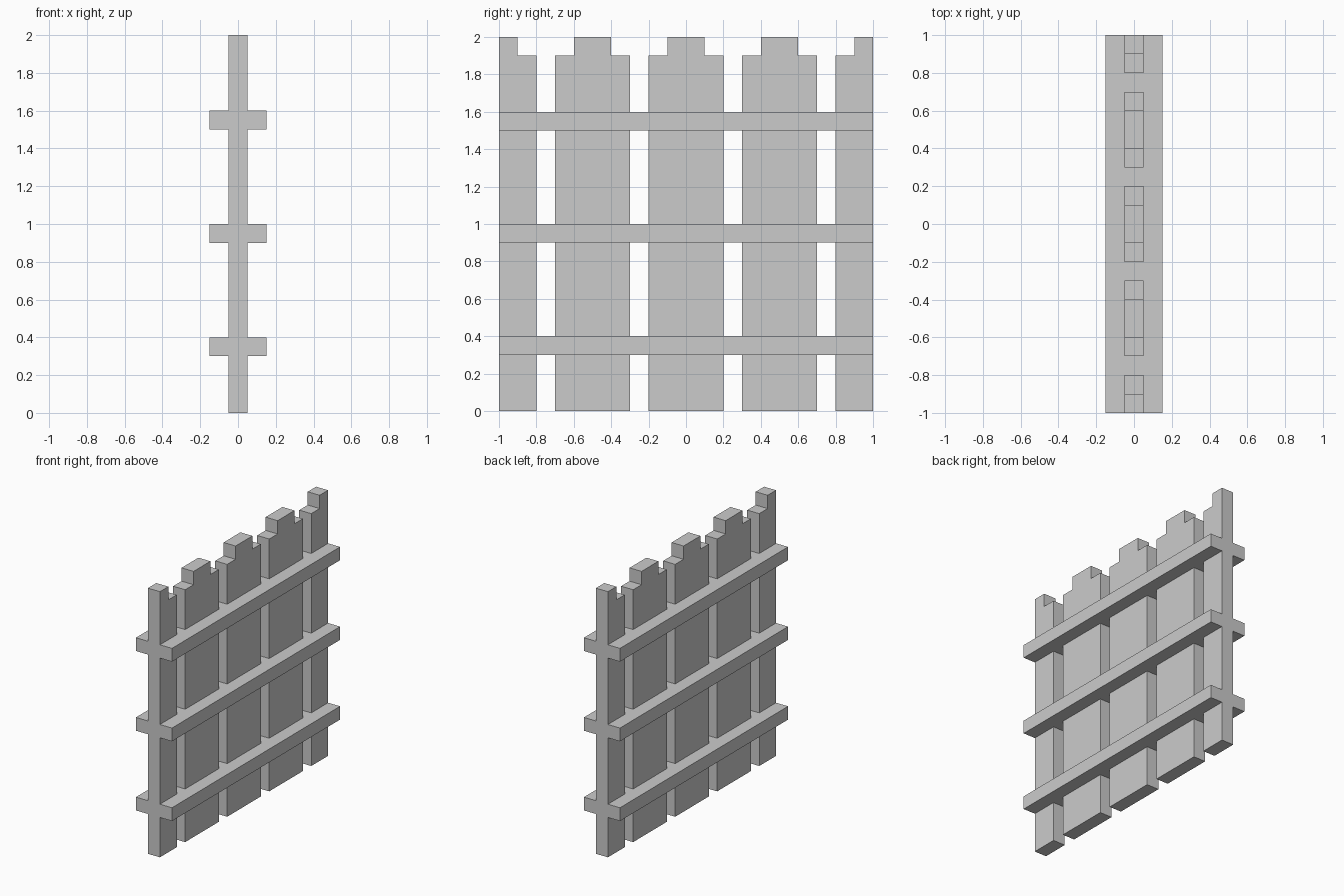
import bpy
import bmesh

cube = bpy.data.objects.get("Cube")
if cube:
    bpy.data.objects.remove(cube)

HALF_THICK = 0.05    # planks, along x
RAIL_HALF = 0.15     # rails, along x
TOP, STEP = 2.0, 1.9

# Single plain grey material
grey = bpy.data.materials.new("plain_grey")
grey.use_nodes = True
colour = (0.6, 0.6, 0.6, 1.0)
grey.diffuse_color = colour
grey.node_tree.nodes["Principled BSDF"].inputs["Base Color"].default_value = colour


def extrude_profile(name, points, half_x):
    """Extrude a closed (y, z) outline along x, centred on x = 0."""
    bm = bmesh.new()
    face = bm.faces.new([bm.verts.new((-half_x, y, z)) for y, z in points])
    new = bmesh.ops.extrude_face_region(bm, geom=[face])["geom"]
    verts = [g for g in new if isinstance(g, bmesh.types.BMVert)]
    bmesh.ops.translate(bm, verts=verts, vec=(2 * half_x, 0, 0))
    bmesh.ops.recalc_face_normals(bm, faces=bm.faces)
    mesh = bpy.data.meshes.new(name)
    bm.to_mesh(mesh)
    bm.free()
    mesh.materials.append(grey)
    obj = bpy.data.objects.new(name, mesh)
    bpy.context.collection.objects.link(obj)
    return obj


# Three full planks with a raised centre step
planks = []
for name, c in (("front_plank", -0.5), ("middle_plank", 0), ("back_plank", 0.5)):
    planks.append(extrude_profile(name, [
        (c - 0.2, 0), (c + 0.2, 0), (c + 0.2, STEP), (c + 0.1, STEP),
        (c + 0.1, TOP), (c - 0.1, TOP), (c - 0.1, STEP), (c - 0.2, STEP)], HALF_THICK))

# Half planks at both ends, raised on the outside
for name, s in (("front_end_plank", -1), ("back_end_plank", 1)):
    planks.append(extrude_profile(name, [
        (s, 0), (s, TOP), (s * 0.9, TOP), (s * 0.9, STEP),
        (s * 0.8, STEP), (s * 0.8, 0)], HALF_THICK))

# Three rails, slotted so the planks pass through them
for name, z in (("lower_rail", 0.3), ("middle_rail", 0.9), ("upper_rail", 1.5)):
    rail = extrude_profile(
        name, [(-1, z), (1, z), (1, z + 0.1), (-1, z + 0.1)], RAIL_HALF)
    for plank in planks:
        slot = rail.modifiers.new(plank.name + "_slot", "BOOLEAN")
        slot.operation = "DIFFERENCE"
        slot.solver = "EXACT"
        slot.object = plank
